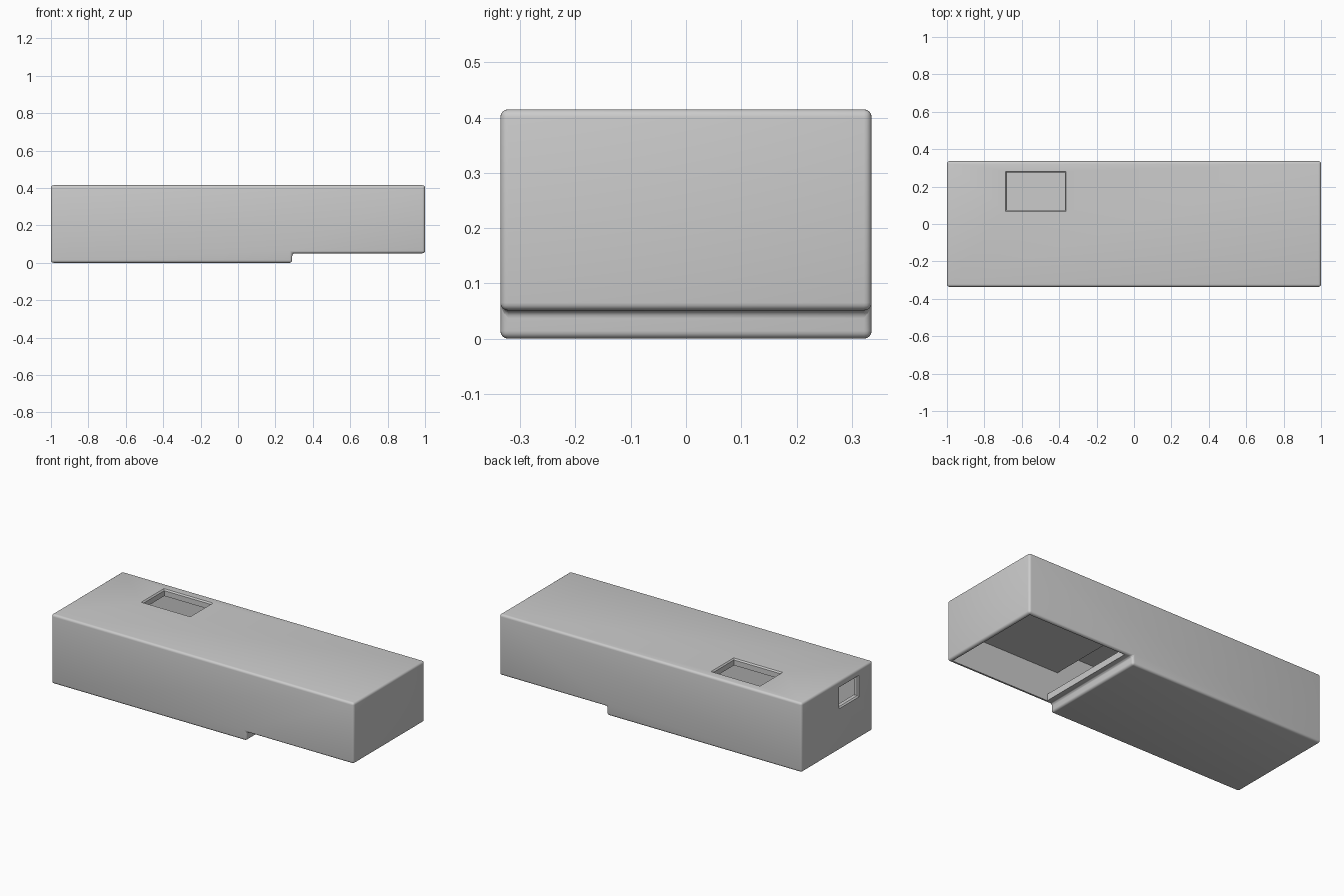
import bpy
import bmesh

default = bpy.data.objects.get("Cube")
if default:
    bpy.data.objects.remove(default, do_unlink=True)

W = 0.336      # half depth
TOP = 0.415    # overall height

grey = bpy.data.materials.new("plain_grey")
grey.use_nodes = True
colour = (0.6, 0.6, 0.6, 1)
grey.diffuse_color = colour
grey.node_tree.nodes["Principled BSDF"].inputs["Base Color"].default_value = colour


def link(name, bm):
    bmesh.ops.recalc_face_normals(bm, faces=bm.faces)
    mesh = bpy.data.meshes.new(name)
    bm.to_mesh(mesh)
    bm.free()
    mesh.materials.append(grey)
    obj = bpy.data.objects.new(name, mesh)
    bpy.context.collection.objects.link(obj)
    return obj


def cutter(name, lo, hi, flare=None, amount=0.0):
    """Box between two corners; optionally widened on one side (axis, sign)."""
    bm = bmesh.new()
    bmesh.ops.create_cube(bm, size=1)
    for v in bm.verts:
        side = list(v.co)
        for i in range(3):
            v.co[i] = hi[i] if side[i] > 0 else lo[i]
            if flare and i != flare[0] and side[flare[0]] * flare[1] > 0:
                v.co[i] += amount if side[i] > 0 else -amount
    obj = link(name, bm)
    obj.hide_render = True
    return obj


# Stepped body: side profile extruded through the depth
profile = [(-1, 0), (0.29, 0), (0.29, 0.051), (1, 0.051), (1, TOP), (-1, TOP)]
bm = bmesh.new()
face = bm.faces.new([bm.verts.new((x, -W, z)) for x, z in profile])
extruded = bmesh.ops.extrude_face_region(bm, geom=[face])["geom"]
bmesh.ops.translate(bm, vec=(0, 2 * W, 0),
                    verts=[g for g in extruded if isinstance(g, bmesh.types.BMVert)])
case = link("hollow_case", bm)

rounding = case.modifiers.new("rounded_edges", "BEVEL")
rounding.width = 0.014
rounding.segments = 4
rounding.limit_method = "ANGLE"

# Inner spaces and openings
I = W - 0.02
cutters = [
    cutter("main_cavity", (-0.97, -I, 0.04), (0.26, I, 0.375)),
    cutter("bay_cavity", (0.2, -I, 0.09), (0.98, I, 0.245)),
    cutter("bay_opening", (0.33, -I, -0.1), (0.98, I, 0.2)),
    cutter("top_window", (-0.68, 0.075, 0.3), (-0.37, 0.275, 0.5)),
    cutter("top_window_rim", (-0.68, 0.075, TOP - 0.008), (-0.37, 0.275, TOP + 0.008), (2, 1), 0.014),
    cutter("end_window", (-1.1, -0.2, 0.255), (-0.9, -0.025, 0.37)),
    cutter("end_window_rim", (-1.008, -0.2, 0.255), (-0.992, -0.025, 0.37), (0, -1), 0.014),
]
for c in cutters:
    cut = case.modifiers.new(c.name, "BOOLEAN")
    cut.operation = "DIFFERENCE"
    cut.solver = "EXACT"
    cut.object = c

# Bake the cuts and drop the cutters
graph = bpy.context.evaluated_depsgraph_get()
baked = bpy.data.meshes.new_from_object(case.evaluated_get(graph))
case.modifiers.clear()
case.data = baked
for c in cutters:
    bpy.data.objects.remove(c, do_unlink=True)

# Smooth rounded edges, crisp flat faces
for obj in bpy.context.selected_objects:
    obj.select_set(False)
case.select_set(True)
bpy.context.view_layer.objects.active = case
bpy.ops.object.shade_smooth_by_angle(angle=0.5)
